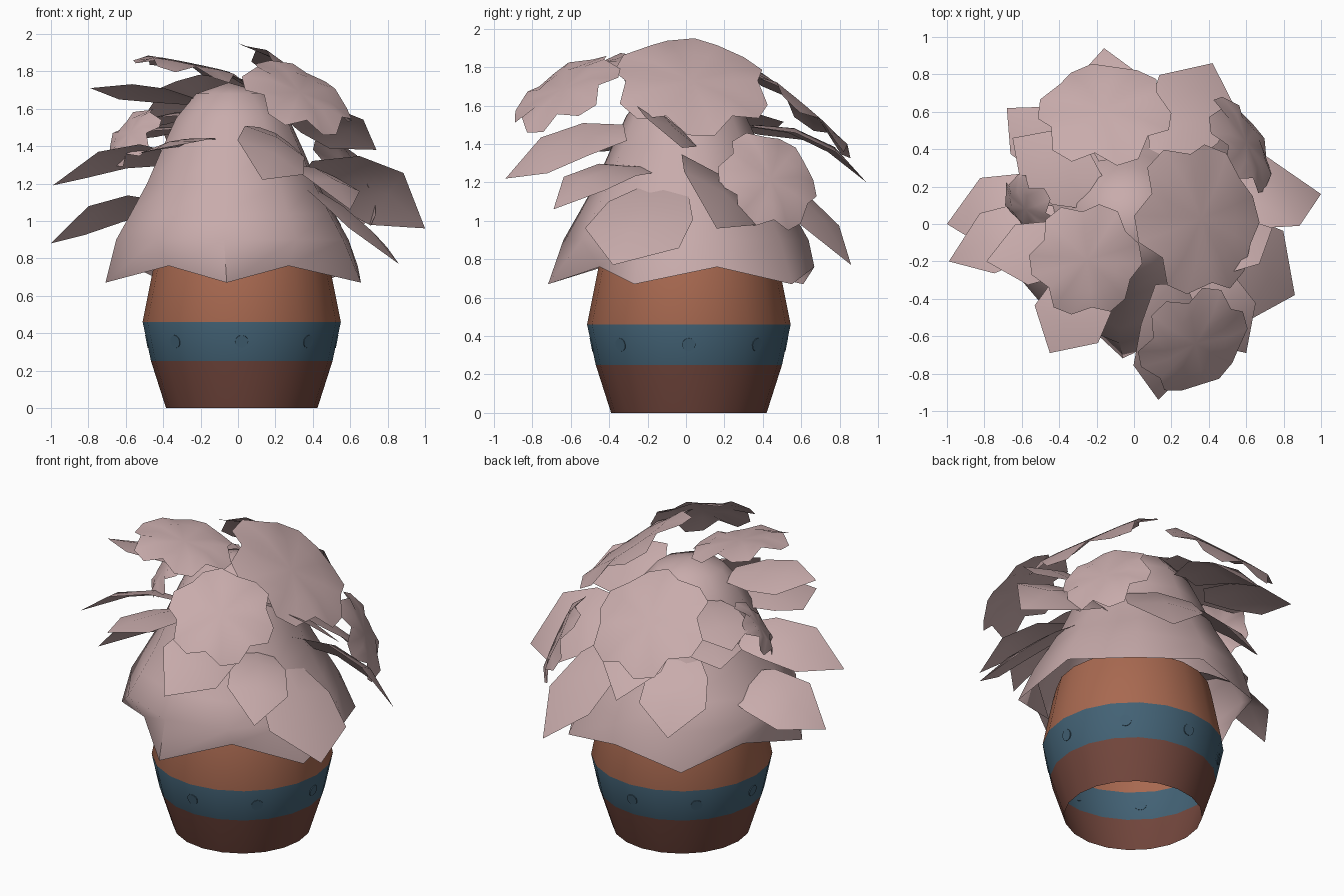
import bpy, bmesh, math
from math import sin, cos, pi, radians
from mathutils import Vector, Matrix

if "Cube" in bpy.data.objects:
    bpy.data.objects.remove(bpy.data.objects["Cube"], do_unlink=True)


def material(name, rgb):
    m = bpy.data.materials.new(name)
    m.use_nodes = True
    m.diffuse_color = (*rgb, 1)
    m.node_tree.nodes["Principled BSDF"].inputs["Base Color"].default_value = (*rgb, 1)
    return m


PINK = material("dusty pink", (.58, .41, .41))
ORANGE = material("terracotta", (.39, .14, .08))
BLUE = material("slate blue", (.055, .12, .175))
BROWN = material("dark brown", (.17, .062, .046))


def finish(name, bm, mats, angle=50):
    me = bpy.data.meshes.new(name)
    bm.to_mesh(me)
    bm.free()
    ob = bpy.data.objects.new(name, me)
    bpy.context.collection.objects.link(ob)
    for m in mats:
        me.materials.append(m)
    bpy.ops.object.select_all(action='DESELECT')
    ob.select_set(True)
    bpy.context.view_layer.objects.active = ob
    bpy.ops.object.shade_smooth_by_angle(angle=radians(angle))
    return ob


def bridge(bm, low, high):
    n = len(low)
    return [bm.faces.new((low[i], low[(i + 1) % n], high[(i + 1) % n], high[i]))
            for i in range(n)]


# Pot: open barrel wall with three coloured bands
CX, CY = .02, .015
bm = bmesh.new()
profile = [(.405, 0), (.485, .25), (.53, .46), (.47, .76), (.45, .84)]
SIDES = 20
rings = [[bm.verts.new((CX + r * cos(2 * pi * i / SIDES), CY + r * sin(2 * pi * i / SIDES), z))
          for i in range(SIDES)] for r, z in profile]
for k in range(len(rings) - 1):
    for f in bridge(bm, rings[k], rings[k + 1]):
        f.material_index = min(k, 2)
finish("pot", bm, [BROWN, BLUE, ORANGE], 35)

# Rivets around the band, nearly flush with the corners and flats of the wall
for k in range(8):
    a = k * pi / 4
    r = .502 if k % 2 else .507
    n = Vector((cos(a), sin(a), -.2))
    pos = (CX + r * cos(a), CY + r * sin(a), .355)
    bpy.ops.mesh.primitive_cylinder_add(vertices=12, radius=.035, depth=.006, location=pos,
                                        rotation=n.to_track_quat('Z', 'Y').to_euler())
    rivet = bpy.context.object
    rivet.name = "rivet"
    rivet.data.materials.append(BLUE)

# Foliage dome with a zigzag hem of five points
bm = bmesh.new()
hem = []
for k, high_r in enumerate((.53, .67, .67, .6, .56)):
    for r, z, a in ((.72, .67, -94 + 72 * k), (high_r, .76, -58 + 72 * k)):
        a = radians(a)
        hem.append(bm.verts.new((r * cos(a) - .01, r * sin(a), z)))
prev = hem
for r, z in ((.64, .9), (.56, 1.04), (.47, 1.2), (.39, 1.38), (.31, 1.55), (.2, 1.68)):
    ring = []
    for i in range(10):
        a = radians(-94 + 36 * i)
        ring.append(bm.verts.new((r * cos(a) - .03, r * sin(a), z)))
    bridge(bm, prev, ring)
    prev = ring
tip = bm.verts.new((-.05, 0, 1.74))
for i in range(10):
    bm.faces.new((prev[i], prev[(i + 1) % 10], tip))
finish("foliage_dome", bm, [PINK], 60)


# Leaf: arched blade folded along its rib, rolled about the line from base to tip
def leaf(base, tip, width=.2, arch=.1, roll=0):
    base, tip = Vector(base), Vector(tip)
    along = tip - base
    side = along.cross(Vector((0, 0, 1))).normalized()
    side.rotate(Matrix.Rotation(radians(roll), 3, along))
    up = side.cross(along).normalized()
    bm = bmesh.new()
    rows = []
    for t, w in ((0, .45), (.3, .9), (.65, 1)):
        mid = base + along * t + up * arch * sin(pi * t)
        drop = up * width * w * .15
        rows.append([bm.verts.new(mid + side * s * width * w - drop * abs(s))
                     for s in (-1, 0, 1)])
    end = bm.verts.new(tip)
    for a, b in zip(rows, rows[1:]):
        for i in (0, 1):
            bm.faces.new((a[i], a[i + 1], b[i + 1], b[i]))
    for i in (0, 1):
        bm.faces.new((rows[-1][i], rows[-1][i + 1], end))
    finish("leaf", bm, [PINK], 40)


# Leaves on the right side
leaf((-.35, .02, 1.34), (-.99, -.2, 1.19), .18, .1, 24)
leaf((-.4, .12, 1.08), (-1, 0, .88), .2, .1, 24)
leaf((-.25, -.1, 1.65), (-.79, -.2, 1.71), .17, .03, 14)
# Leaves at the front
leaf((-.2, -.25, 1.43), (-.45, -.69, 1.38), .2, .03, 10)
leaf((.2, -.32, 1.47), (.13, -.94, 1.22), .2, .08, -30)
leaf((.28, -.2, 1.28), (.6, -.69, 1.06), .18, .1, -12)
# Leaves on the left side
leaf((.36, .08, 1.27), (1, .16, .96), .25, .12, -38)
leaf((.4, -.1, 1.18), (.86, -.38, .77), .27, .04, -14)
leaf((.28, -.2, 1.6), (.74, -.02, 1.38), .18, .04, -28)
# Leaves at the back
leaf((.18, .35, 1.3), (.42, .86, .77), .23, .07)
leaf((-.1, .35, 1.5), (-.16, .94, 1.2), .2)
leaf((-.2, .32, 1.3), (-.36, .7, .92), .2, .06)
leaf((-.3, .28, 1.5), (-.68, .62, 1.42), .17, .03)
leaf((-.2, .15, 1.58), (-.65, .46, 1.47), .19, .04)


# Flower: shallow disc with drooping squarish petals, facing its normal
def flower(center, normal, radius, spin=0):
    bm = bmesh.new()
    shape = ((.83, 0), (1, -.04), (.98, -.05))
    rim, inner = [], []
    n = 6 * len(shape)
    for i in range(n):
        a = 2 * pi * i / n + spin
        size, z = shape[i % len(shape)]
        r = radius * size
        rim.append(bm.verts.new((r * cos(a), r * sin(a), z)))
        inner.append(bm.verts.new((.55 * radius * cos(a), .55 * radius * sin(a), .005)))
    hub = bm.verts.new((0, 0, 0))
    bridge(bm, rim, inner)
    for i in range(n):
        bm.faces.new((inner[i], inner[(i + 1) % n], hub))
    ob = finish("flower", bm, [PINK], 60)
    ob.rotation_euler = Vector(normal).to_track_quat('Z', 'Y').to_euler()
    ob.location = center


flower((.36, .03, 1.73), (.6, .1, .79), .42)
flower((-.16, .61, 1.59), (-.05, .64, .76), .365, .3)
flower((-.25, -.19, 1.835), (.2, -.02, .98), .31, .2)
flower((.33, -.64, 1.69), (.4, -.48, .78), .32, .1)
flower((.6, .44, 1.22), (.8, .42, .4), .285, .4)
flower((-.58, .08, 1.47), (-.65, -.45, .55), .19)
